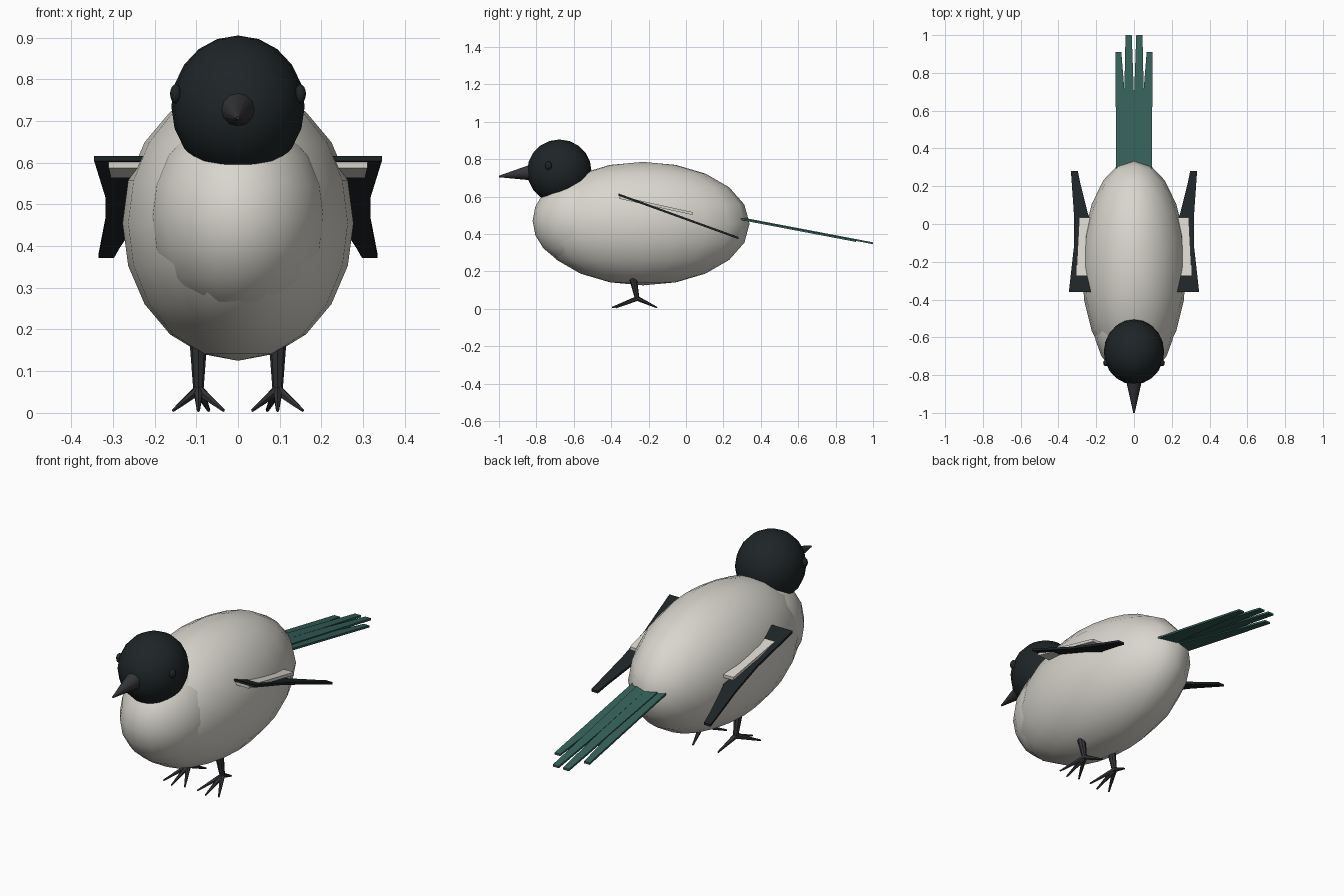
import bpy, bmesh, math
from mathutils import Vector

if "Cube" in bpy.data.objects:
    bpy.data.objects.remove(bpy.data.objects["Cube"])


def material(name, rgb):
    m = bpy.data.materials.new(name)
    m.use_nodes = True
    m.diffuse_color = (*rgb, 1)
    m.node_tree.nodes["Principled BSDF"].inputs["Base Color"].default_value = (*rgb, 1)
    return m


CREAM = material("cream", (0.69, 0.67, 0.61))
BLACK = material("black", (0.013, 0.018, 0.02))
HORN = material("horn", (0.035, 0.036, 0.04))
TEAL = material("teal", (0.035, 0.115, 0.1))


def finish(obj, name, mat):
    obj.name = name
    obj.data.materials.append(mat)
    bpy.ops.object.select_all(action="DESELECT")
    obj.select_set(True)
    bpy.context.view_layer.objects.active = obj
    bpy.ops.object.shade_smooth_by_angle(angle=math.radians(40))
    return obj


def ellipsoid(name, mat, centre, radii, segments=20, rings=10):
    bpy.ops.mesh.primitive_uv_sphere_add(segments=segments, ring_count=rings, location=centre)
    obj = bpy.context.object
    obj.scale = radii
    bpy.ops.object.transform_apply(location=False, rotation=False, scale=True)
    return finish(obj, name, mat)


def taper(name, mat, start, end, r1, r2, sides=8):
    a, b = Vector(start), Vector(end)
    bpy.ops.mesh.primitive_cone_add(vertices=sides, radius1=r1, radius2=r2,
                                    depth=(b - a).length, location=(a + b) / 2)
    obj = bpy.context.object
    obj.rotation_euler = (b - a).to_track_quat("Z", "Y").to_euler()
    return finish(obj, name, mat)


def slab(name, mat, outline, side, start, end, thickness):
    """Flat outline in x and y, laid on the slope from start to end (y, z)."""
    slope = (end[1] - start[1]) / (end[0] - start[0])
    bm = bmesh.new()
    layers = []
    for off in (-thickness / 2, thickness / 2):
        layers.append([bm.verts.new((side * x, y, start[1] + slope * (y - start[0]) + off))
                       for x, y in outline])
    low, high = layers
    bm.faces.new(low)
    bm.faces.new(high)
    for i in range(len(outline)):
        j = (i + 1) % len(outline)
        bm.faces.new((low[i], low[j], high[j], high[i]))
    bmesh.ops.recalc_face_normals(bm, faces=bm.faces)
    mesh = bpy.data.meshes.new(name)
    bm.to_mesh(mesh)
    bm.free()
    obj = bpy.data.objects.new(name, mesh)
    bpy.context.collection.objects.link(obj)
    return finish(obj, name, mat)


# Body, breast, head and beak
ellipsoid("body", CREAM, (0, -0.23, 0.455), (0.277, 0.57, 0.33))
ellipsoid("breast", CREAM, (0, -0.52, 0.47), (0.215, 0.3, 0.25))
ellipsoid("head", BLACK, (0, -0.677, 0.735), (0.16, 0.172, 0.17))
taper("beak", HORN, (0, -0.82, 0.729), (0, -1, 0.707), 0.044, 0.004, 12)

# Outlines of the wing and tail parts
WING = [(0.345, -0.36), (0.2, -0.36), (0.2, 0), (0.243, 0.05),
        (0.285, 0.22), (0.297, 0.28), (0.334, 0.28), (0.318, 0.05), (0.318, -0.12)]
PATCH = [(0.31, -0.355), (0.2, -0.355), (0.2, 0.035), (0.29, 0.035)]
INNER = [(0, 0.28), (0.06, 0.28), (0.045, 1), (0.012, 1), (0.001, 0.7)]
OUTER = [(0, 0.28), (0.095, 0.28), (0.098, 0.91), (0.067, 0.91), (0.05, 0.7)]

for side, label in ((1, "left"), (-1, "right")):
    ellipsoid(f"{label}_eye", BLACK, (side * 0.149, -0.735, 0.765),
              (0.014, 0.018, 0.023), 12, 8)

    # Wing with pale panel
    slab(f"{label}_wing", BLACK, WING, side, (-0.36, 0.61), (0.28, 0.378), 0.012)
    slab(f"{label}_wing_panel", CREAM, PATCH, side, (-0.36, 0.596), (0.03, 0.51), 0.015)

    # Tail feathers
    slab(f"{label}_inner_tail_feather", TEAL, INNER, side, (0.3, 0.483), (1, 0.35), 0.01)
    slab(f"{label}_outer_tail_feather", TEAL, OUTER, side, (0.3, 0.478), (1, 0.345), 0.01)

    # Leg and toes
    x = side * 0.095
    ankle = (x, -0.26, 0.05)
    taper(f"{label}_leg", HORN, (x, -0.285, 0.17), ankle, 0.021, 0.012)
    toes = {"outer": (0.06, -0.375), "middle": (0, -0.395),
            "inner": (-0.06, -0.375), "back": (-0.025, -0.155)}
    for toe, (dx, y) in toes.items():
        taper(f"{label}_{toe}_toe", HORN, (x, -0.26, 0.055),
              (x + side * dx, y, 0.006), 0.013, 0.004, 6)
